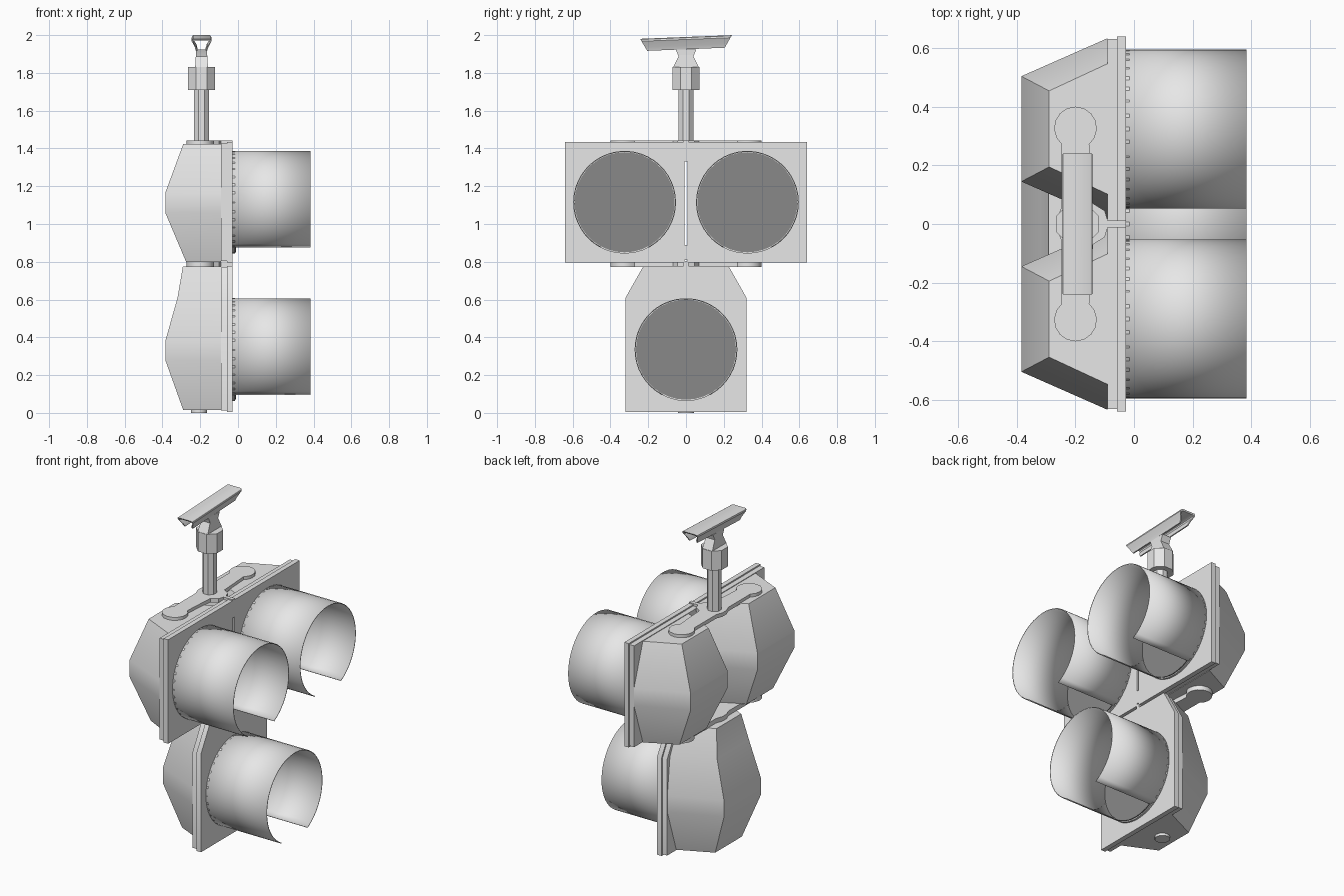
import bpy, bmesh, math
from mathutils import Vector

cube = bpy.data.objects.get("Cube")
if cube:
    bpy.data.objects.remove(cube, do_unlink=True)


def material(name, v):
    m = bpy.data.materials.new(name)
    m.use_nodes = True
    m.diffuse_color = (v, v, v, 1)
    m.node_tree.nodes["Principled BSDF"].inputs["Base Color"].default_value = (v, v, v, 1)
    return m


BODY = material("light_grey", 0.8)
LENS = material("dark_grey", 0.25)
PX = -0.193          # x of the hanging pole
R = 0.272            # visor radius


def loft(name, rings, mat=BODY, caps=True, closed=True):
    """Skin equal-length rings of 3D points."""
    bm = bmesh.new()
    vs = [[bm.verts.new(p) for p in ring] for ring in rings]
    n = len(vs[0])
    for a, b in zip(vs, vs[1:]):
        for i in range(n if closed else n - 1):
            j = (i + 1) % n
            bm.faces.new((a[i], a[j], b[j], b[i]))
    if caps:
        bm.faces.new(vs[0])
        bm.faces.new(vs[-1])
    bmesh.ops.recalc_face_normals(bm, faces=bm.faces)
    me = bpy.data.meshes.new(name)
    bm.to_mesh(me)
    bm.free()
    me.materials.append(mat)
    for p in me.polygons:
        p.use_smooth = True
    me.set_sharp_from_angle(angle=math.radians(30))
    ob = bpy.data.objects.new(name, me)
    bpy.context.collection.objects.link(ob)
    return ob


def prism_x(name, yz, x0, x1, mat=BODY):
    return loft(name, [[(x, y, z) for y, z in yz] for x in (x0, x1)], mat)


def prism_z(name, xy, z0, z1):
    return loft(name, [[(x, y, z) for x, y in xy] for z in (z0, z1)])


def rect(a0, a1, b0, b1):
    return [(a0, b0), (a1, b0), (a1, b1), (a0, b1)]


def ngon(cx, cy, r, n, a0=0.0, a1=2 * math.pi, end=False):
    k = n - 1 if end else n
    return [(cx + r * math.cos(a0 + (a1 - a0) * i / k),
             cy + r * math.sin(a0 + (a1 - a0) * i / k)) for i in range(n)]


def housing(name, cy, sections):
    """Back shell: sections are (z, front half width, back x, back half width)."""
    loft(name, [[(-0.09, cy - f, z), (-0.09, cy + f, z), (bx, cy + b, z), (bx, cy - b, z)]
                for z, f, bx, b in sections])


def lamp(prefix, cy, cz):
    """Collar, lens and open-bottomed visor."""
    prism_x(prefix + "_collar", ngon(cy, cz, R, 36), -0.03, -0.016)
    prism_x(prefix + "_lens", ngon(cy, cz, R - 0.007, 36), -0.016, -0.010, LENS)
    gap = math.radians(28)
    arc = ngon(cy, cz, R, 40, -math.pi / 2 + gap, 1.5 * math.pi - gap, True)
    visor = loft(prefix + "_visor", [[(x, y, z) for y, z in arc] for x in (-0.03, 0.385)],
                 caps=False, closed=False)
    # make outward the normal direction, then thicken inwards
    p = visor.data.polygons[0]
    if p.normal.dot(p.center - Vector((p.center.x, cy, cz))) < 0:
        visor.data.flip_normals()
    s = visor.modifiers.new("thickness", "SOLIDIFY")
    s.thickness = 0.005
    s.offset = -1


# Upper pair of signal heads
upper = [(0.80, 0.223, -0.275, 0.13), (1.06, 0.31, -0.385, 0.18),
         (1.165, 0.31, -0.385, 0.18), (1.423, 0.223, -0.29, 0.13)]
for side, s in (("left", 1), ("right", -1)):
    n = "upper_" + side
    cy = 0.325 * s
    housing(n + "_housing", cy, upper)
    prism_x(n + "_back_plate", rect(0.012 * s, 0.633 * s, 0.803, 1.427), -0.09, -0.058)
    prism_x(n + "_door_plate", rect(0.007 * s, 0.64 * s, 0.795, 1.435), -0.058, -0.028)
    lamp(n, cy, 1.115)

# Bridges joining the two doors above and below the slit
prism_x("door_bridge_top", rect(-0.009, 0.009, 1.33, 1.435), -0.088, -0.028)
prism_x("door_bridge_bottom", rect(-0.009, 0.009, 0.81, 0.89), -0.088, -0.028)

# Lower signal head
housing("lower_housing", 0, [
    (0.015, 0.223, -0.29, 0.13), (0.28, 0.31, -0.385, 0.18), (0.38, 0.31, -0.385, 0.18),
    (0.61, 0.285, -0.32, 0.155), (0.775, 0.21, -0.292, 0.12)])


def door(w, z0, z1, zc, wt):
    return [(-w, z0), (w, z0), (w, zc), (wt, z1), (-wt, z1), (-w, zc)]


prism_x("lower_back_plate", door(0.312, 0.013, 0.772, 0.605, 0.218), -0.09, -0.058)
prism_x("lower_door_plate", door(0.32, 0.005, 0.778, 0.61, 0.225), -0.058, -0.028)
lamp("lower", 0, 0.335)
prism_z("lower_bottom_cap", ngon(-0.207, 0, 0.043, 16), 0, 0.02)

# Dumbbell-shaped bracket plates above and below the upper pair
neck = math.radians(40)
outline = (ngon(-0.2, 0.328, 0.073, 13, -math.pi / 2 + neck, 1.5 * math.pi - neck, True)
           + [(-0.247, 0.06), (-0.262, 0.02), (-0.262, -0.02), (-0.247, -0.06)]
           + ngon(-0.2, -0.328, 0.073, 13, math.pi / 2 + neck, 2.5 * math.pi - neck, True)
           + [(-0.14, -0.07), (-0.10, -0.045), (-0.09, -0.012), (-0.028, -0.012),
              (-0.028, 0.012), (-0.09, 0.012), (-0.10, 0.045), (-0.14, 0.07)])
prism_z("top_bracket", outline, 1.418, 1.442)
prism_z("middle_bracket", outline, 0.773, 0.803)

# Hanging pole and collar nut
E = math.pi / 8
prism_z("pole", ngon(PX, 0, 0.042, 8, E, E + 2 * math.pi), 1.43, 1.72)
prism_z("pole_collar", ngon(PX, 0, 0.077, 8, E, E + 2 * math.pi), 1.71, 1.83)


def slab(name, levels):
    """Stack of rectangles (z, half x, half y) centred on the pole."""
    loft(name, [[(PX + x, y, z) for x, y in rect(-hx, hx, -hy, hy)] for z, hx, hy in levels])


slab("collar_lug", [(1.83, 0.034, 0.068), (1.895, 0.030, 0.036)])
slab("clamp_neck", [(1.82, 0.030, 0.030), (1.875, 0.030, 0.034), (1.925, 0.030, 0.055)])

# Tilted channel clamp, open below, with slanted ends
half = [(0.030, 1.925), (0.036, 1.945), (0.052, 1.977), (0.050, 1.986), (0.043, 1.990)]
inner = [(x - 0.008, z - (0.008 if z > 1.97 else 0)) for x, z in half]
right = half + [(-x, z) for x, z in reversed(half)]
profile = right + [(-x, z) for x, z in inner] + list(reversed(inner))
ends = []
for s in (-1, 1):
    ring = []
    for x, z in profile:
        y = s * (0.205 + 0.038 * min(1, (z - 1.925) / 0.065))
        ring.append((PX + x, y, z + 0.04 * y))
    ends.append(ring)
loft("channel_clamp", ends)
